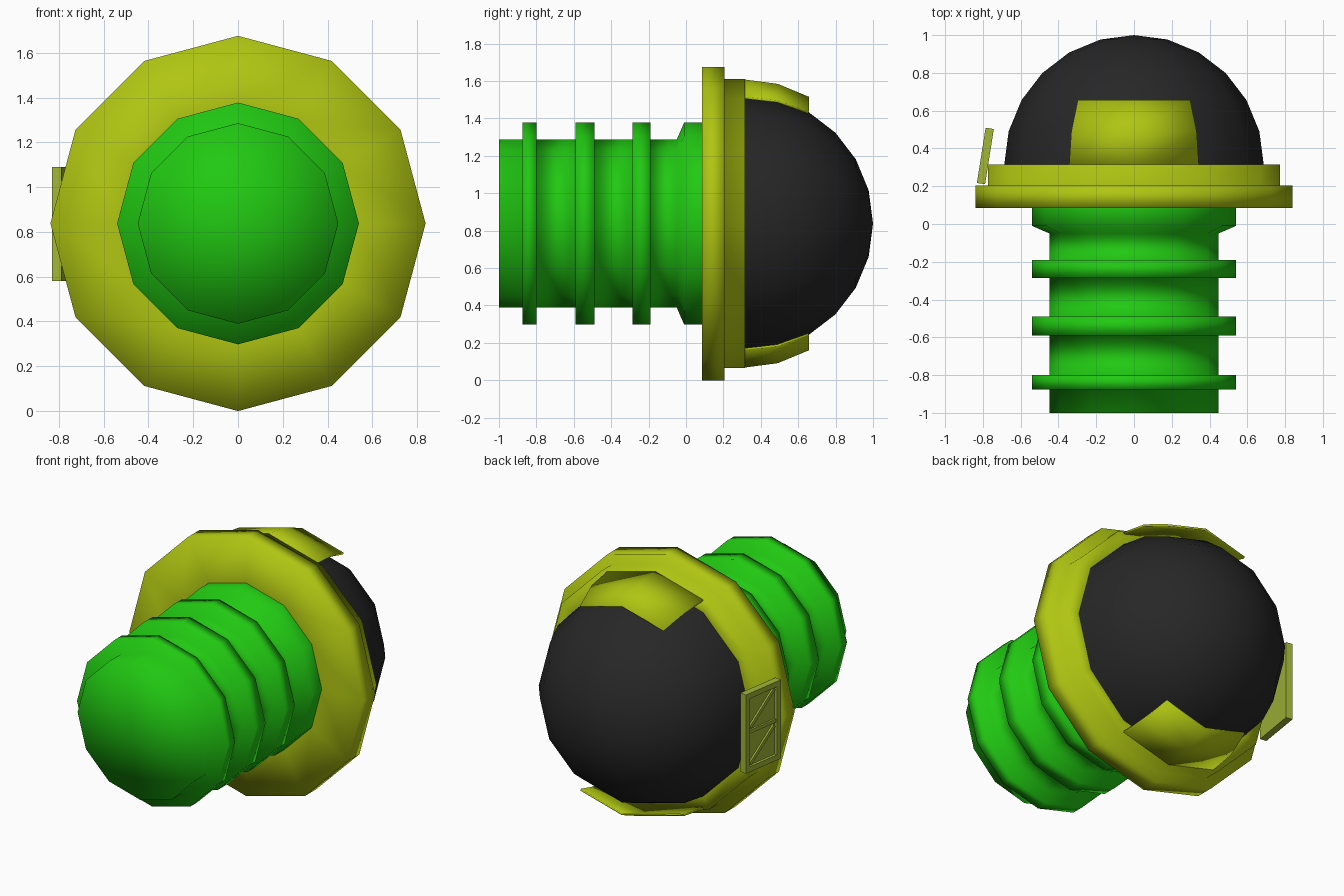
import bpy, bmesh
from math import sin, cos, pi, radians, atan2, hypot
from mathutils import Matrix, Vector

if "Cube" in bpy.data.objects:
    bpy.data.objects.remove(bpy.data.objects["Cube"])

CZ = 0.838   # height of the long axis
SIDES = 12


def material(name, rgb):
    m = bpy.data.materials.new(name)
    m.diffuse_color = (*rgb, 1)
    m.use_nodes = True
    m.node_tree.nodes["Principled BSDF"].inputs["Base Color"].default_value = m.diffuse_color
    return m


GREEN = material("green", (0.015, 0.58, 0.006))
YELLOW = material("yellow", (0.43, 0.56, 0.006))
PALE = material("pale_yellow", (0.36, 0.47, 0.04))
BLACK = material("black", (0.02, 0.02, 0.02))


def finish(name, bm, mat, smooth=True):
    bmesh.ops.recalc_face_normals(bm, faces=bm.faces)
    for f in bm.faces:
        f.smooth = smooth
    me = bpy.data.meshes.new(name)
    bm.to_mesh(me)
    bm.free()
    me.materials.append(mat)
    ob = bpy.data.objects.new(name, me)
    bpy.context.collection.objects.link(ob)
    return ob


def lathe(name, profile, mat):
    """Spin (y, radius) points around the long axis."""
    bm = bmesh.new()
    vs = [bm.verts.new((0, y, CZ + r)) for y, r in profile]
    es = [bm.edges.new(p) for p in zip(vs, vs[1:])]
    bmesh.ops.spin(bm, geom=vs + es, cent=(0, 0, CZ), axis=(0, 1, 0),
                   angle=2 * pi, steps=SIDES, use_merge=False)
    bmesh.ops.remove_doubles(bm, verts=bm.verts, dist=1e-4)
    return finish(name, bm, mat)


# Ribbed plug
R, RIB = 0.448, 0.54
profile = [(-1, 0), (-1, R)]
for a, b in ((-0.875, -0.80), (-0.59, -0.49), (-0.285, -0.19)):
    profile += [(a, R), (a, RIB), (b, RIB), (b, R)]
profile += [(-0.05, R), (-0.01, RIB), (0.09, RIB)]
lathe("ribbed_plug", profile, GREEN)

# Stepped flange
lathe("flange", [(0.085, 0.53), (0.085, 0.838), (0.205, 0.838), (0.205, 0.772),
                 (0.315, 0.772), (0.315, 0.68)], YELLOW)

# Dome
D, DY = 0.687, 0.313
dome = [(DY + D * sin(radians(15 * i)), D * cos(radians(15 * i))) for i in range(7)]
dome[-1] = (1, 0)
lathe("dome", dome, BLACK)

# Upper and lower guards: raised copies of dome panels
for name, s in (("upper_guard", 1), ("lower_guard", -1)):
    bm = bmesh.new()
    rows = [[bm.verts.new((r * sin(a), y, CZ + s * (r * cos(a) + 0.083)))
             for a in (-pi / 6, 0, pi / 6)] for y, r in dome[:3]]
    for p, q in zip(rows, rows[1:]):
        for k in range(2):
            bm.faces.new((p[k], p[k + 1], q[k + 1], q[k]))
    ob = finish(name, bm, YELLOW)
    for p in ob.data.polygons:
        if p.normal.z * s < 0:
            ob.data.flip_normals()
            break
    sol = ob.modifiers.new("thickness", 'SOLIDIFY')
    sol.thickness = 0.012
    sol.offset = -1

# Tilted side panel: backing, frame and diagonal braces
bm = bmesh.new()


def box(center, size, tilt=0):
    m = (Matrix.Translation(center) @ Matrix.Rotation(tilt, 4, 'X')
         @ Matrix.Diagonal((*size, 1)))
    bmesh.ops.create_cube(bm, size=1, matrix=m)


L, H, T, W = 0.296, 0.51, 0.044, 0.035
box((0.009, 0, 0), (T - 0.018, L, H))
for s in (-1, 1):
    box((0, s * (L - W) / 2, 0), (T, W, H))
    box((0, 0, s * (H - W) / 2), (T, L - 2 * W, W))
    cy, cz = L - 2 * W, H / 2 - 1.5 * W
    box((-0.006, 0, s * 0.118), (0.02, 0.022, hypot(cy, cz) - 0.03), atan2(cy, cz))
box((-0.006, 0, 0), (0.02, L - 2 * W, 0.022))
bm.transform(Matrix.Translation((-0.787, 0.36, 0.836)) @ Matrix.Rotation(radians(-9), 4, 'Z'))
finish("side_panel", bm, PALE, smooth=False)
